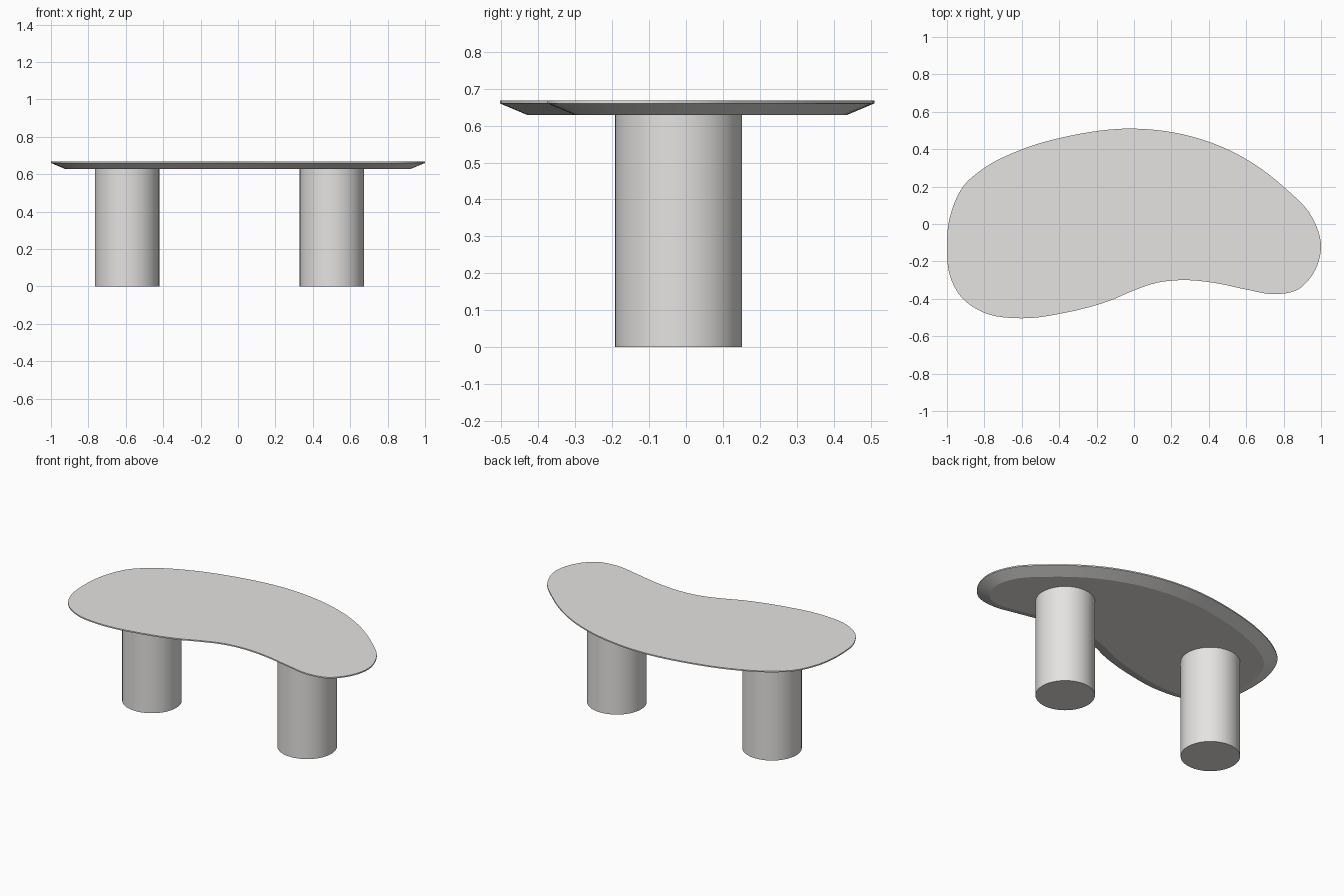
import bpy, bmesh, math
from mathutils import Vector

if "Cube" in bpy.data.objects:
    bpy.data.objects.remove(bpy.data.objects["Cube"])

mat = bpy.data.materials.new("light warm grey")
mat.diffuse_color = (0.78, 0.77, 0.755, 1)
mat.use_nodes = True
mat.node_tree.nodes["Principled BSDF"].inputs["Base Color"].default_value = mat.diffuse_color

# Control points of the kidney-shaped outline, clockwise from the left end
PTS = [(-1, -.15), (-.975, .07), (-.91, .205), (-.80, .30), (-.61, .395), (-.36, .468),
       (0, .51), (.30, .47), (.54, .38), (.81, .19), (.95, .04), (1, -.12),
       (.955, -.27), (.877, -.35), (.75, -.375), (.60, -.35), (.43, -.315),
       (.26, -.30), (.11, -.317), (0, -.355), (-.13, -.41), (-.36, -.473),
       (-.61, -.504), (-.80, -.475), (-.92, -.395), (-.983, -.28)]


def smooth_loop(pts, steps):
    """Closed Catmull-Rom curve, with tangents scaled to uneven point spacing."""
    p = [Vector(q) for q in pts]
    n, out = len(p), []

    def tangent(i):
        a, b, c = p[i - 1], p[i], p[(i + 1) % n]
        d0, d1 = (b - a).length, (c - b).length
        return ((b - a) / d0 * d1 + (c - b) / d1 * d0) / (d0 + d1)

    for i in range(n):
        a, b = p[i], p[(i + 1) % n]
        d = (b - a).length
        ta, tb = tangent(i) * d, tangent((i + 1) % n) * d
        for k in range(steps):
            t = k / steps
            out.append(a * (2*t**3 - 3*t*t + 1) + ta * (t**3 - 2*t*t + t)
                       + b * (3*t*t - 2*t**3) + tb * (t**3 - t*t))
    return out


def inset(loop, d):
    """Move each point inward (clockwise loop) by d."""
    n, out = len(loop), []
    for i in range(n):
        t = (loop[(i + 1) % n] - loop[i - 1]).normalized()
        out.append(loop[i] + Vector((t.y, -t.x)) * d)
    return out


def finish(name, bm):
    bmesh.ops.recalc_face_normals(bm, faces=bm.faces[:])
    me = bpy.data.meshes.new(name)
    bm.to_mesh(me)
    bm.free()
    ob = bpy.data.objects.new(name, me)
    bpy.context.collection.objects.link(ob)
    me.materials.append(mat)
    bpy.ops.object.select_all(action='DESELECT')
    ob.select_set(True)
    bpy.context.view_layer.objects.active = ob
    bpy.ops.object.shade_smooth_by_angle(angle=math.radians(20))
    return ob


# Table top: flat face, thin vertical lip, wide chamfer under the edge
outline = smooth_loop(PTS, 6)
bm = bmesh.new()
rings = []
for d, z in ((0, .668), (0, .66), (.076, .628)):
    rings.append([bm.verts.new((q.x, q.y, z)) for q in inset(outline, d)])
for a, b in zip(rings, rings[1:]):
    for i in range(len(a)):
        j = (i + 1) % len(a)
        bm.faces.new((a[i], a[j], b[j], b[i]))
bm.faces.new(rings[0])
bm.faces.new(rings[-1])
finish("table_top", bm)

# Two round column legs
for name, x in (("left_leg", -.593), ("right_leg", .502)):
    bm = bmesh.new()
    bmesh.ops.create_cone(bm, cap_ends=True, segments=64, radius1=.172,
                          radius2=.172, depth=.628)
    bmesh.ops.translate(bm, verts=bm.verts[:], vec=(x, -.02, .314))
    finish(name, bm)
